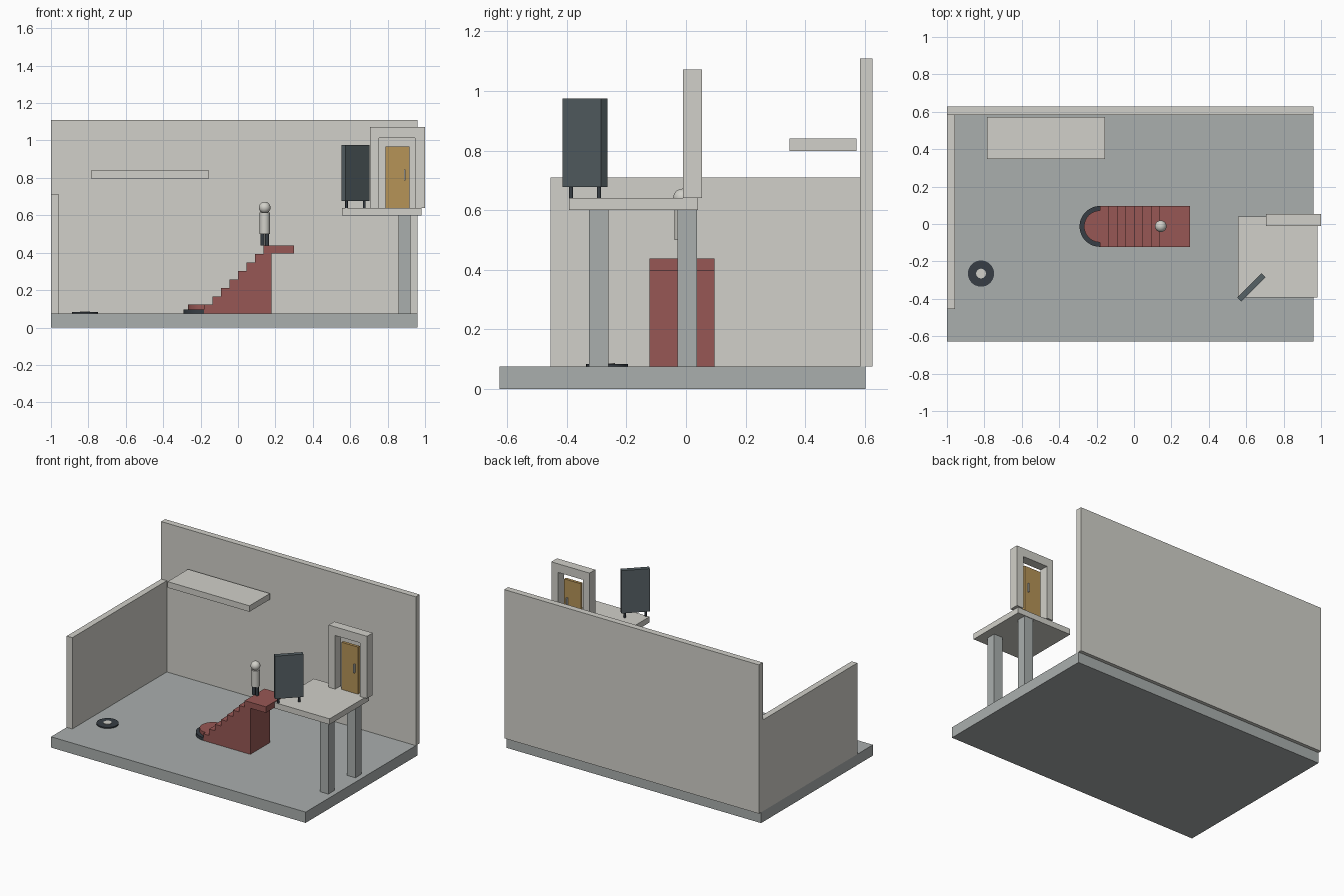
import bpy, bmesh, math
from mathutils import Vector

if "Cube" in bpy.data.objects:
    bpy.data.objects.remove(bpy.data.objects["Cube"])


def mat(name, rgb):
    m = bpy.data.materials.new(name)
    m.diffuse_color = (*[(c / 255) ** 2.2 for c in rgb], 1)
    m.use_nodes = True
    m.node_tree.nodes["Principled BSDF"].inputs["Base Color"].default_value = m.diffuse_color
    return m


WALL = mat("plaster", (208, 207, 200))
FLOOR = mat("floor_grey", (168, 173, 172))
RED = mat("red_carpet", (150, 88, 85))
DARK = mat("dark_trim", (58, 64, 70))
PANEL = mat("slate_panel", (88, 98, 102))
WOOD = mat("wood", (180, 146, 88))


def finish(bm, name, m, smooth=False):
    bmesh.ops.recalc_face_normals(bm, faces=bm.faces[:])
    me = bpy.data.meshes.new(name)
    bm.to_mesh(me)
    bm.free()
    me.materials.append(m)
    ob = bpy.data.objects.new(name, me)
    bpy.context.collection.objects.link(ob)
    if smooth:
        bpy.context.view_layer.objects.active = ob
        ob.select_set(True)
        bpy.ops.object.shade_smooth_by_angle(angle=math.radians(35))
        ob.select_set(False)
    return ob


def prism(name, pts, axis, lo, hi, m, smooth=False):
    """Extrude a 2D profile (xz along y, or xy along z) from lo to hi."""
    bm = bmesh.new()
    put = (lambda p: (p[0], lo, p[1])) if axis == 'Y' else (lambda p: (p[0], p[1], lo))
    face = bm.faces.new([bm.verts.new(put(p)) for p in pts])
    ext = bmesh.ops.extrude_face_region(bm, geom=[face])
    step = Vector((0, hi - lo, 0)) if axis == 'Y' else Vector((0, 0, hi - lo))
    bmesh.ops.translate(bm, vec=step,
                        verts=[v for v in ext['geom'] if isinstance(v, bmesh.types.BMVert)])
    return finish(bm, name, m, smooth)


def box(name, x0, x1, y0, y1, z0, z1, m):
    return prism(name, [(x0, y0), (x1, y0), (x1, y1), (x0, y1)], 'Z', z0, z1, m)


def arc(cx, cy, r, a0, a1, n):
    return [(cx + r * math.cos(math.radians(a0 + (a1 - a0) * i / n)),
             cy + r * math.sin(math.radians(a0 + (a1 - a0) * i / n))) for i in range(n + 1)]


def cylinder(name, x, y, r, z0, z1, m, n=32):
    return prism(name, arc(x, y, r, 0, 360, n)[:-1], 'Z', z0, z1, m, True)


G = 0.075  # floor top

# room shell
box("floor", -1, 0.96, -0.627, 0.603, 0, G, FLOOR)
box("back_wall", -1, 0.96, 0.584, 0.627, G, 1.11, WALL)
box("left_wall", -1, -0.957, -0.455, 0.584, G, 0.71, WALL)
box("wall_shelf", -0.785, -0.155, 0.347, 0.572, 0.798, 0.84, WALL)

# balcony on two posts
box("balcony_slab", 0.555, 0.98, -0.393, 0.041, 0.6, 0.64, WALL)
for i, y in enumerate((-0.325, -0.028)):
    box(f"balcony_post_{i + 1}", 0.857, 0.923, y, y + 0.065, G, 0.6, FLOOR)

# door frame, door leaf and handle
D = 0.64
prism("door_frame", [(0.705, D), (0.755, D), (0.755, 1.013), (0.947, 1.013),
                     (0.947, D), (1, D), (1, 1.073), (0.705, 1.073)],
      'Y', -0.01, 0.053, WALL)
box("door_leaf", 0.788, 0.917, 0.01, 0.03, D, 0.968, WOOD)
box("door_handle", 0.888, 0.896, -0.003, 0.043, 0.785, 0.845, WALL)

# turned standing panel with two feet
screen = box("standing_panel", -0.091, 0.091, -0.015, 0.015, 0.677, 0.975, PANEL)
screen.location = (0.628, -0.339, 0)
screen.rotation_euler.z = math.radians(45)
for i, s in enumerate((-1, 1)):
    cylinder(f"panel_foot_{i + 1}", 0.628 + s * 0.048, -0.339 + s * 0.047,
             0.007, D, 0.68, DARK, 16)

# staircase with overhanging landing
Y0, Y1, YC = -0.122, 0.096, -0.013
X0, RUN, RISE, Z0 = -0.137, 0.0457, 0.0451, 0.122
profile = [(-0.182, G), (-0.182, Z0)]
for i in range(7):
    profile += [(X0 + i * RUN, Z0 + i * RISE), (X0 + i * RUN, Z0 + (i + 1) * RISE)]
profile += [(0.3, 0.438), (0.3, 0.396), (0.18, 0.396), (0.18, G)]
prism("staircase", profile, 'Y', Y0, Y1, RED)

# rounded bottom step with dark rim
prism("rounded_step", arc(-0.182, YC, 0.085, 90, 270, 24), 'Z', G, Z0, RED, True)
prism("step_rim", arc(-0.182, YC, 0.109, 90, 270, 24) + arc(-0.182, YC, 0.085, 270, 90, 24),
      'Z', G, 0.096, DARK, True)

# simple figure on the landing
FX, FY = 0.143, -0.012
for i, s in enumerate((-1, 1)):
    cylinder(f"figure_leg_{i + 1}", FX + s * 0.012, FY, 0.011, 0.438, 0.503, DARK, 20)
cylinder("figure_torso", FX, FY, 0.027, 0.5, 0.615, WALL)
bm = bmesh.new()
bmesh.ops.create_uvsphere(bm, u_segments=32, v_segments=16, radius=0.031)
bmesh.ops.translate(bm, verts=bm.verts[:], vec=(FX, FY, 0.641))
finish(bm, "figure_head", WALL, True)

# floor disc with pale hub
cylinder("floor_disc", -0.818, -0.265, 0.07, G, 0.083, DARK, 48)
cylinder("disc_hub", -0.818, -0.265, 0.026, G, 0.086, WALL)
